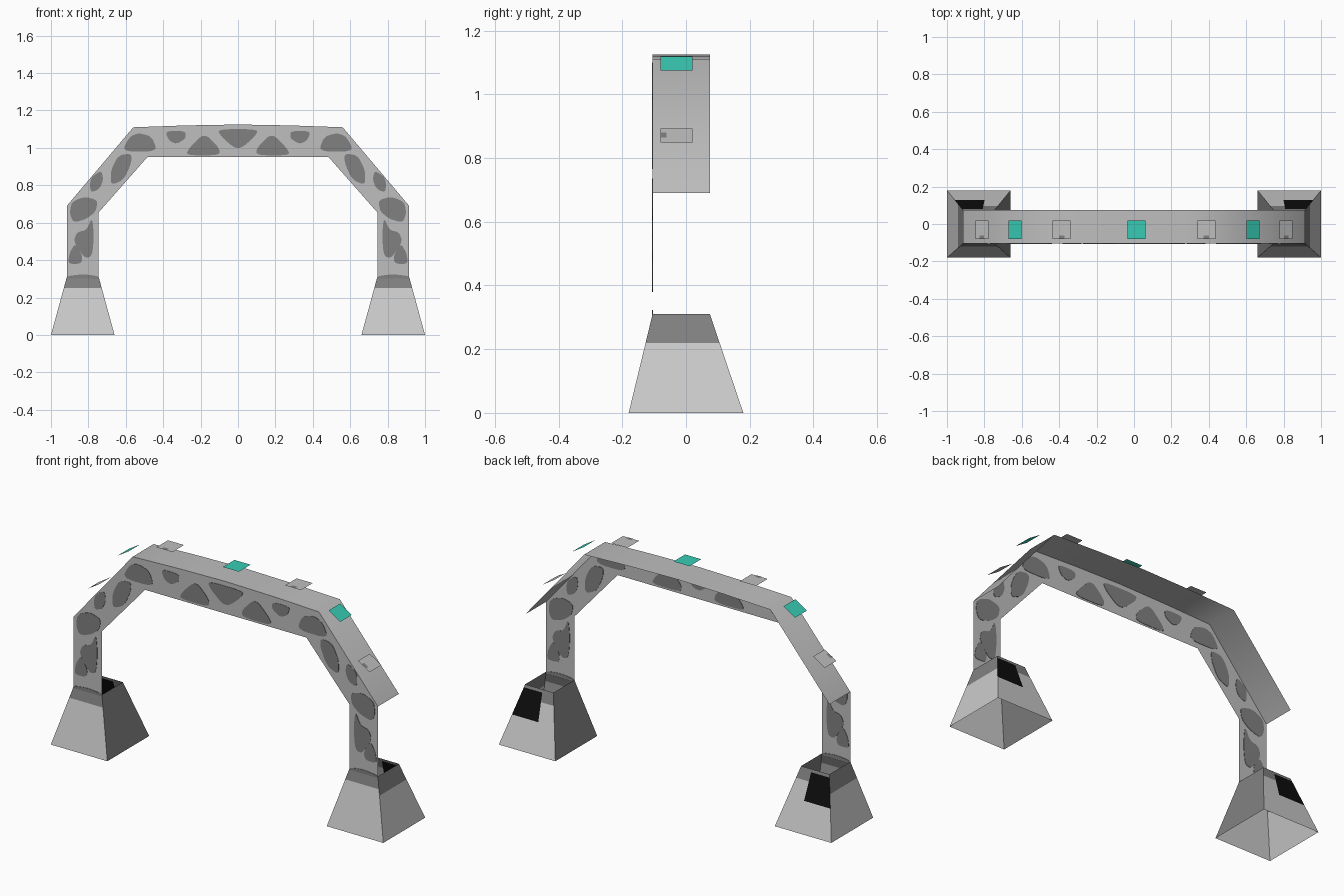
import bpy, bmesh, math
from mathutils import Matrix, Vector

default = bpy.data.objects.get("Cube")
if default:
    bpy.data.objects.remove(default, do_unlink=True)


def material(name, *rgb):
    m = bpy.data.materials.new(name)
    m.use_nodes = True
    m.diffuse_color = (*rgb, 1)
    m.node_tree.nodes["Principled BSDF"].inputs["Base Color"].default_value = (*rgb, 1)
    return m


pale = material("pale_grey", 0.6, 0.6, 0.6)
light = material("light_grey", 0.52, 0.52, 0.52)
dark = material("dark_grey", 0.22, 0.22, 0.22)
black = material("black", 0.004, 0.004, 0.004)
teal = material("teal", 0.04, 0.6, 0.46)

FRONT, BACK = -0.105, 0.075


def finish(name, bm, mats):
    mesh = bpy.data.meshes.new(name)
    bm.to_mesh(mesh)
    bm.free()
    for m in mats:
        mesh.materials.append(m)
    obj = bpy.data.objects.new(name, mesh)
    bpy.context.collection.objects.link(obj)
    return obj


def mirrored(points):
    """Right half of a path, from +x to the centre, completed on the -x side."""
    return points + [(-x, z) for x, z in reversed(points) if x > 0]


def strip(name, path_a, path_b, y_a, y_b, mat):
    """Row of quads between two paths of equal length."""
    bm = bmesh.new()
    a = [bm.verts.new((x, y_a, z)) for x, z in path_a]
    b = [bm.verts.new((x, y_b, z)) for x, z in path_b]
    for i in range(len(a) - 1):
        bm.faces.new((a[i], a[i + 1], b[i + 1], b[i]))
    return finish(name, bm, [mat])


# Flat front of the arch, and the skin over its top and slopes
outer = mirrored([(0.915, 0.31), (0.915, 0.69), (0.56, 1.11), (0.28, 1.12), (0, 1.125)])
inner = mirrored([(0.745, 0.31), (0.745, 0.655), (0.485, 0.95), (0.24, 0.95), (0, 0.95)])
strip("arch_front", outer, inner, FRONT, FRONT, light)
skin = strip("arch_top_skin", outer[1:-1], outer[1:-1], FRONT, BACK, light)
skin.data.polygons.foreach_set("use_smooth", [True] * len(skin.data.polygons))


# Painted patches, showing on both sides of the arch front
def rounded(points):
    """Cut the corners of a closed outline."""
    for _ in range(2):
        pairs = zip(points, points[1:] + points[:1])
        points = [p.lerp(q, t) for p, q in pairs for t in (0.2, 0.8)]
    return points


def patch(name, coords, side):
    bm = bmesh.new()
    outline = rounded([Vector((side * x, FRONT - 0.002, z)) for x, z in coords])
    face = bm.faces.new([bm.verts.new(p) for p in outline])
    new = bmesh.ops.extrude_face_region(bm, geom=[face])["geom"]
    bmesh.ops.translate(bm, vec=(0, 0.004, 0),
                        verts=[v for v in new if isinstance(v, bmesh.types.BMVert)])
    bmesh.ops.recalc_face_normals(bm, faces=bm.faces)
    finish(name, bm, [dark])


patches = {
    "top_wedge": [(.28, .96), (.26, 1), (.18, 1.08), (.1, 1), (.1, .96)],
    "small_wedge": [(.39, 1.09), (.28, 1.09), (.28, 1.05), (.33, 1.02), (.37, 1.04)],
    "corner_dome": [(.62, .98), (.58, 1.06), (.53, 1.08), (.46, 1.06), (.43, .98)],
    "slope_large": [(.64, .96), (.57, .97), (.57, .92), (.61, .83), (.68, .8), (.68, .88)],
    "slope_small": [(.79, .84), (.73, .88), (.72, .83), (.74, .78), (.79, .76)],
    "knee": [(.89, .71), (.82, .74), (.75, .72), (.76, .66), (.81, .62), (.88, .6), (.9, .65)],
    "leg_large": [(.78, .63), (.77, .53), (.78, .42), (.82, .41), (.88, .5), (.86, .55), (.81, .56)],
    "leg_small": [(.87, .49), (.83, .42), (.84, .38), (.91, .38), (.9, .44)],
    "leg_foot": [(.92, .3), (.91, .315), (.83, .325), (.75, .315), (.74, .3)],
}
for name, coords in patches.items():
    patch("patch_" + name + "_left", coords, 1)
    patch("patch_" + name + "_right", coords, -1)
patch("patch_centre", [(.11, 1.1), (.09, 1.06), (.02, 1), (-.02, 1), (-.09, 1.06), (-.11, 1.1)], 1)


# Hollow tapered bases, open above and below
def base(name, side):
    bm = bmesh.new()
    top_z = 0.31

    def ring(z):
        t = z / top_z
        x0, x1 = 0.66 + 0.085 * t, 1 - 0.085 * t
        y0, y1 = -0.18 + 0.075 * t, 0.18 - 0.105 * t
        return [Vector((side * x, y, z)) for x, y in ((x0, y0), (x1, y0), (x1, y1), (x0, y1))]

    rows = [0, 0.155, 0.22, 0.25, 0.295, top_z]
    columns = [0, 0.62, 1]
    walls = ("front", "outer", "back", "inner")
    band_start = {"front": 0.25, "outer": 0.22, "back": 0.25, "inner": 0}
    for low, high in zip(rows, rows[1:]):
        a, b = ring(low), ring(high)
        for k, wall in enumerate(walls):
            n = (k + 1) % 4
            for s, e in zip(columns, columns[1:]):
                quad = [a[k].lerp(a[n], s), a[k].lerp(a[n], e),
                        b[k].lerp(b[n], e), b[k].lerp(b[n], s)]
                f = bm.faces.new([bm.verts.new(p) for p in quad])
                f.material_index = 1 if low >= band_start[wall] else 0
                if wall == "back" and s == 0 and rows[1] <= low < 0.29:
                    f.material_index = 2
    bmesh.ops.remove_doubles(bm, verts=bm.verts, dist=0.0005)
    if side < 0:
        bmesh.ops.reverse_faces(bm, faces=bm.faces)
    finish(name, bm, [pale, dark, black])


base("left_base", 1)
base("right_base", -1)


# Panels hovering over the arch
def panel(name, x, z, length, mat, tilt=0.0):
    def sheet(label, w, d, offset, m):
        bm = bmesh.new()
        bmesh.ops.create_grid(bm, x_segments=1, y_segments=1, size=0.5)
        place = (Matrix.Translation((x, -0.03, z)) @ Matrix.Rotation(tilt, 4, "Y")
                 @ Matrix.Translation(offset) @ Matrix.Diagonal((w, d, 1, 1)))
        bmesh.ops.transform(bm, matrix=place, verts=bm.verts)
        finish(label, bm, [m])

    sheet(name, length, 0.1, (0, 0, 0), mat)
    if mat is light:
        sheet(name + "_mark", 0.03, 0.018, (0, -0.04, 0.002), dark)


panel("panel_top_centre", 0.013, 1.185, 0.097, teal)
for label, side in (("left", 1), ("right", -1)):
    angle = side * math.radians(32)
    panel("panel_top_" + label, side * 0.387, 1.185, 0.097, light)
    panel("panel_slope_upper_" + label, side * 0.636, 1.097, 0.082, teal, angle)
    panel("panel_slope_lower_" + label, side * 0.813, 0.871, 0.082, light, angle)
